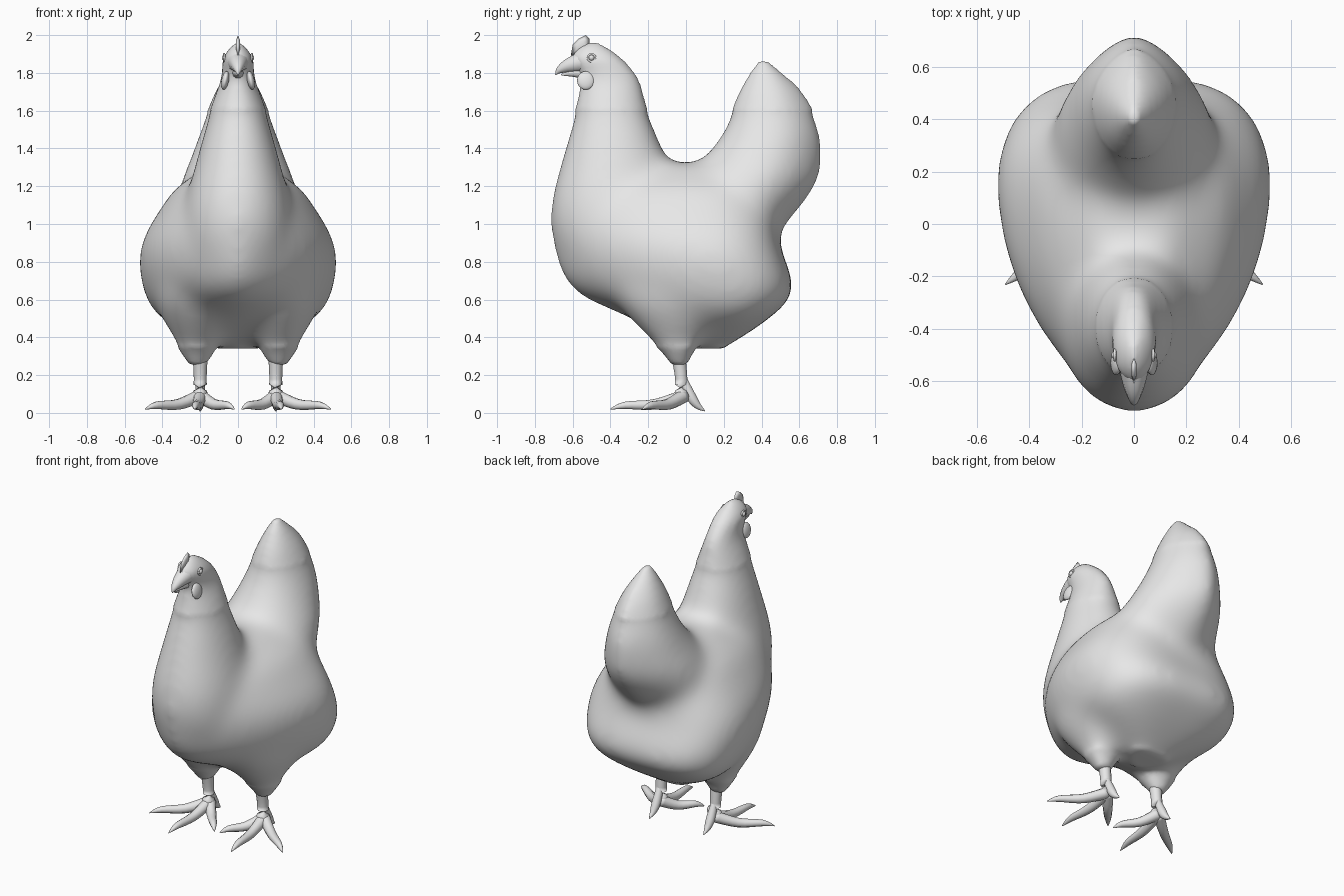
import bpy, bmesh, math
from mathutils import Vector

if "Cube" in bpy.data.objects:
    bpy.data.objects.remove(bpy.data.objects["Cube"], do_unlink=True)

colour = (.8, .8, .8, 1)
grey = bpy.data.materials.new("plain_grey")
grey.use_nodes = True
grey.diffuse_color = colour
grey.node_tree.nodes["Principled BSDF"].inputs["Base Color"].default_value = colour


def finish(name, bm):
    """Turn a bmesh into a smooth grey object."""
    bmesh.ops.recalc_face_normals(bm, faces=bm.faces)
    mesh = bpy.data.meshes.new(name)
    bm.to_mesh(mesh)
    bm.free()
    mesh.materials.append(grey)
    mesh.shade_smooth()
    part = bpy.data.objects.new(name, mesh)
    bpy.context.collection.objects.link(part)
    return part


def skin(bm, rings):
    """Bridge rings of points and cap both ends."""
    rows = [[bm.verts.new(point) for point in ring] for ring in rings]
    for lower, upper in zip(rows, rows[1:]):
        for i in range(len(lower)):
            bm.faces.new((lower[i - 1], lower[i], upper[i], upper[i - 1]))
    bm.faces.new(rows[0][::-1])
    bm.faces.new(rows[-1])


def spline(points, steps=4):
    """Smooth curve through four-component points."""
    keys = [Vector(point) for point in points]
    keys = [keys[0]] + keys + [keys[-1]]
    curve = []
    for before, start, end, after in zip(keys, keys[1:], keys[2:], keys[3:]):
        leave = start + (end - before) / 6
        arrive = end - (after - start) / 6
        for step in range(steps):
            t = step / steps
            middle = leave.lerp(arrive, t)
            first = start.lerp(leave, t).lerp(middle, t)
            last = middle.lerp(arrive.lerp(end, t), t)
            curve.append(first.lerp(last, t))
    return curve + [keys[-1]]


def loft(bm, sections, widest, front_power=1, rear_power=1, centre=0, sides=32):
    """Level oval sections given as height, front y, rear y and half width."""
    rings = []
    for height, front, rear, width in spline(sections):
        middle = front + (rear - front) * widest
        ring = []
        for i in range(sides):
            angle = math.tau * (i + .5) / sides
            along, across = math.cos(angle), math.sin(angle)
            reach, power = (rear - middle, rear_power) if along > 0 else (middle - front, front_power)
            x = math.copysign(abs(across) ** power, across) * width
            ring.append((centre + x, middle + along * reach, height))
        rings.append(ring)
    skin(bm, rings)


def tube(bm, points, sides=10):
    """Tapered tube through points of x, y, z and radius."""
    path = spline(points)
    rings = []
    for i, point in enumerate(path):
        heading = path[min(i + 1, len(path) - 1)] - path[max(i - 1, 0)]
        turn = heading.to_3d().to_track_quat('Z', 'Y')
        radius = max(point.w, .002)
        ring = []
        for k in range(sides):
            angle = math.tau * k / sides
            offset = Vector((math.cos(angle), math.sin(angle), 0)) * radius
            ring.append(point.to_3d() + turn @ offset)
        rings.append(ring)
    skin(bm, rings)


def ball(name, centre, size, tilt=0):
    """Stretched sphere."""
    bm = bmesh.new()
    bmesh.ops.create_uvsphere(bm, u_segments=16, v_segments=10, radius=1)
    part = finish(name, bm)
    part.location, part.scale = centre, size
    part.rotation_euler.y = tilt


# Trunk, neck with head, tail and thigh
trunk = [(.34, 0, .2, .12), (.5, -.3, .44, .41), (.65, -.61, .57, .505),
         (.88, -.71, .5, .52), (1.1, -.72, .45, .4), (1.2, -.6, .38, .32), (1.32, -.3, .15, .14)]
neck = [(.7, -.6, -.1, .26), (.9, -.7, -.1, .28), (1.1, -.72, -.05, .28), (1.35, -.66, -.1, .22),
        (1.6, -.59, -.2, .15), (1.77, -.56, -.25, .09), (1.88, -.61, -.34, .08),
        (1.96, -.54, -.45, .02)]
tail = [(.93, 0, .48, .33), (1.2, -.02, .7, .31), (1.36, .1, .73, .25),
        (1.5, .2, .72, .2), (1.7, .28, .62, .12), (1.87, .38, .43, .02)]
thigh = [(.25, -.08, .01, .045), (.32, -.13, .04, .09), (.42, -.23, .12, .145),
         (.6, -.38, .25, .23), (.75, -.4, .25, .2)]

# Feathered body merged into one skin
bm = bmesh.new()
loft(bm, trunk, widest=.7, front_power=1.4, rear_power=.6)
loft(bm, neck, widest=.5)
loft(bm, tail, widest=.5, rear_power=1.6)
for side in (-1, 1):
    loft(bm, thigh, widest=.6, centre=.215 * side)
rough = finish("rough_body", bm)
remesh = rough.modifiers.new("merge", 'REMESH')
remesh.mode = 'VOXEL'
remesh.voxel_size = .02
bm = bmesh.new()
bm.from_object(rough, bpy.context.evaluated_depsgraph_get())
bpy.data.objects.remove(rough, do_unlink=True)

# Melt the joins between trunk, neck, tail and thighs, keeping the small ends crisp
joins = [v for v in bm.verts if .35 < v.co.z < 1.6]
for verts, rounds in ((bm.verts, 6), (joins, 45)):
    for step in range(rounds):
        bmesh.ops.smooth_vert(bm, verts=verts, factor=.5,
                              use_axis_x=True, use_axis_y=True, use_axis_z=True)
finish("feathered_body", bm)

# Feet, wattles and eyes, the same on both sides
for side, label in ((1, "left"), (-1, "right")):
    # Shank and hind toe
    bm = bmesh.new()
    x = .2 * side
    tube(bm, [(x, -.04, .3, .04), (x, -.025, .18, .034), (x, -.025, .07, .04)])
    tube(bm, [(x, -.02, .19, .02), (x, .025, .09, .028), (x, .06, .04, .02), (x, .1, .01, .003)])

    # Front toes ending in claws
    for tip in ((.49, -.23), (.23, -.4), (.02, -.22)):
        heel, claw = Vector((x, -.01)), Vector((tip[0] * side, tip[1]))
        tube(bm, [(*heel.lerp(claw, reach), height, radius) for reach, height, radius in
                  ((0, .09, .036), (.4, .045, .029), (.8, .04, .02), (1, .02, .003))])
    finish(label + "_foot", bm)

    # Wattle, eye and lid
    ball(label + "_wattle", (.068 * side, -.53, 1.76), (.02, .047, .05), -.2 * side)
    eye = Vector((.073 * side, -.5, 1.88))
    ball(label + "_eye", eye, (.013, .015, .015))
    bm = bmesh.new()
    angles = [math.tau * k / 12 for k in range(13)]
    tube(bm, [(eye.x, eye.y + math.cos(a) * .02, eye.z + math.sin(a) * .02, .006)
              for a in angles], sides=6)
    finish(label + "_eyelid", bm)

# Hooked upper beak and shorter lower beak
bm = bmesh.new()
tube(bm, [(0, -.54, 1.86, .06), (0, -.62, 1.84, .04), (0, -.67, 1.815, .02), (0, -.69, 1.79, .003)])
finish("upper_beak", bm)
bm = bmesh.new()
tube(bm, [(0, -.53, 1.8, .034), (0, -.6, 1.8, .022), (0, -.66, 1.79, .004)])
finish("lower_beak", bm)

# Comb: thin lens-shaped crest on the crown
outline = [Vector((0, y, z)) for y, z in
           ((-.61, 1.89), (-.6, 1.95), (-.57, 1.98), (-.53, 2), (-.51, 1.98), (-.51, 1.92))]
core = sum(outline, Vector()) / len(outline)
bm = bmesh.new()
skin(bm, [[core.lerp(point, spread) + Vector((x, 0, 0)) for point in outline]
          for x, spread in ((-.01, .45), (0, 1), (.01, .45))])
finish("comb", bm)
